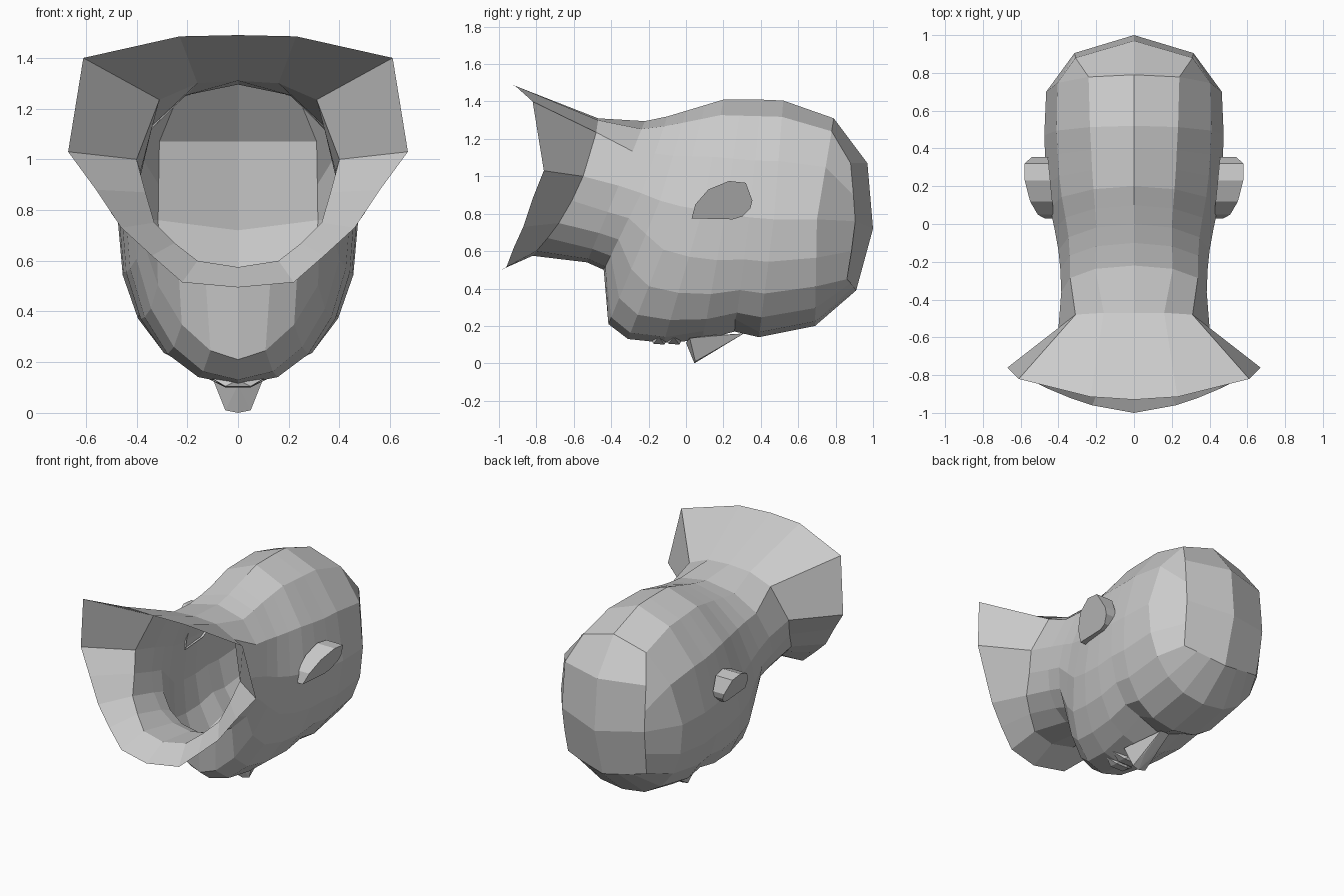
import bpy, bmesh
from math import sin, cos, pi

if "Cube" in bpy.data.objects:
    bpy.data.objects.remove(bpy.data.objects["Cube"])


def finish(name, bm):
    bmesh.ops.remove_doubles(bm, verts=bm.verts[:], dist=0.0005)
    bmesh.ops.recalc_face_normals(bm, faces=bm.faces[:])
    me = bpy.data.meshes.new(name)
    bm.to_mesh(me)
    bm.free()
    ob = bpy.data.objects.new(name, me)
    bpy.context.collection.objects.link(ob)
    return ob


def section(yt, zt, ym, w, zm, yb, zb, nu, nl):
    """Half ring from top centre over the side to bottom centre."""
    angles = [i * pi / 6 for i in range(3)] + [pi / 2 + i * pi / 10 for i in range(6)]
    pts = []
    for a in angles:
        s, c = max(sin(a), 0), cos(a)
        if abs(s) < 1e-6:
            s = 0
        up = c > 1e-6
        e = 2 / (nu if up else nl)
        h = abs(c) ** e if abs(c) > 1e-6 else 0
        ye, ze = (yt, zt) if up else (yb, zb)
        pts.append((w * s ** e, ym + (ye - ym) * h, zm + (ze - zm) * h))
    return pts


# flared shoulder edge, neck base and crown, half outlines
rim = [(0, -.93, 1.49), (.23, -.915, 1.485), (.61, -.82, 1.40), (.67, -.76, 1.03),
       (.56, -.82, .88), (.46, -.87, .73), (.34, -.92, .62), (.22, -.96, .515), (0, -1, .495)]
base = [(0, -.47, 1.31), (.16, -.47, 1.30), (.31, -.48, 1.235), (.40, -.55, 1.0),
        (.365, -.61, .87), (.33, -.68, .75), (.25, -.74, .67), (.16, -.80, .60), (0, -.82, .575)]
crown_ring = [(0, .97, 1.07), (.31, .88, 1.07), (.313, .895, .9), (.315, .905, .76),
              (.31, .885, .6), (.30, .86, .45), (.21, .88, .43), (.11, .895, .41), (0, .91, .39)]

# neck, jaw, face and skull: top y/z, side y/x/z, bottom y/z, upper and lower roundness
stations = [
    (-.22, 1.295, -.36, .385, .95, -.53, .54, 2.2, 2.2),
    (-.10, 1.32, -.24, .39, .91, -.44, .50, 2.1, 2.1),
    (.00, 1.35, -.14, .40, .87, -.415, .21, 2.0, 1.8),
    (.10, 1.38, -.03, .42, .84, -.31, .13, 1.95, 2.1),
    (.20, 1.41, .09, .445, .82, -.12, .11, 1.9, 2.25),
    (.30, 1.41, .21, .46, .80, .09, .125, 1.9, 2.35),
    (.40, 1.41, .34, .47, .78, .26, .17, 1.9, 2.35),
    (.52, 1.405, .47, .475, .77, .39, .14, 1.95, 2.3),
    (.79, 1.31, .70, .465, .77, .69, .20, 2.1, 2.3),
]
rings = [rim, base] + [section(*s) for s in stations] + [crown_ring]
# eye sockets
for r, lift in ((7, .02), (8, .04)):
    x, y, z = rings[r][7]
    rings[r][7] = (x, y, z + lift)

bm = bmesh.new()
for sx in (1, -1):
    grid = [[bm.verts.new((sx * x, y, z)) for x, y, z in r] for r in rings]
    for a, b in zip(grid, grid[1:]):
        for i in range(8):
            bm.faces.new((a[i], a[i + 1], b[i + 1], b[i]))
    crown = bm.verts.new((0, 1.0, .72))
    last = grid[-1]
    bm.faces.new((last[0], last[1], last[2], last[3], crown))
    bm.faces.new((crown, last[3], last[4], last[5], last[6], last[7], last[8]))
finish("head_and_neck", bm)

# nose wedge
bm = bmesh.new()
pts = [(-.10, .02, .135), (.10, .02, .135), (-.05, .05, .01), (.05, .05, .01),
       (0, .045, 0), (-.035, .31, .16), (.035, .31, .16), (-.06, .14, .15), (.06, .14, .15),
       (0, .0, .11), (-.035, .16, .07), (.035, .16, .07)]
for p in pts:
    bm.verts.new(p)
bmesh.ops.convex_hull(bm, input=bm.verts[:])
finish("nose", bm)

# lips
for name, y, w in (("upper_lip", -.065, .13), ("lower_lip", -.145, .11)):
    bm = bmesh.new()
    for x, dy, z in ((-w, 0, .14), (w, 0, .14), (-.05, -.03, .105), (.05, -.03, .105),
                     (-.05, .03, .10), (.05, .03, .10), (0, -.04, .13), (0, .045, .13)):
        bm.verts.new((x, y + dy, z))
    bmesh.ops.convex_hull(bm, input=bm.verts[:])
    finish(name, bm)

# ears: outline in y/z, leaning outward toward the upper edge
ear = [(.03, .775), (.05, .85), (.12, .93), (.23, .975), (.32, .965),
       (.355, .87), (.345, .83), (.30, .785), (.25, .77)]
for name, sx in (("right_ear", 1), ("left_ear", -1)):
    bm = bmesh.new()
    inner = [bm.verts.new((sx * (.42 + .1 * y), y, z)) for y, z in ear]
    outer = [bm.verts.new((sx * min(.585, .47 + .45 * (z - .77) + .07 * y), y, z))
             for y, z in ear]
    n = len(ear)
    for i in range(n):
        j = (i + 1) % n
        bm.faces.new((inner[i], inner[j], outer[j], outer[i]))
    bm.faces.new(outer)
    finish(name, bm)
